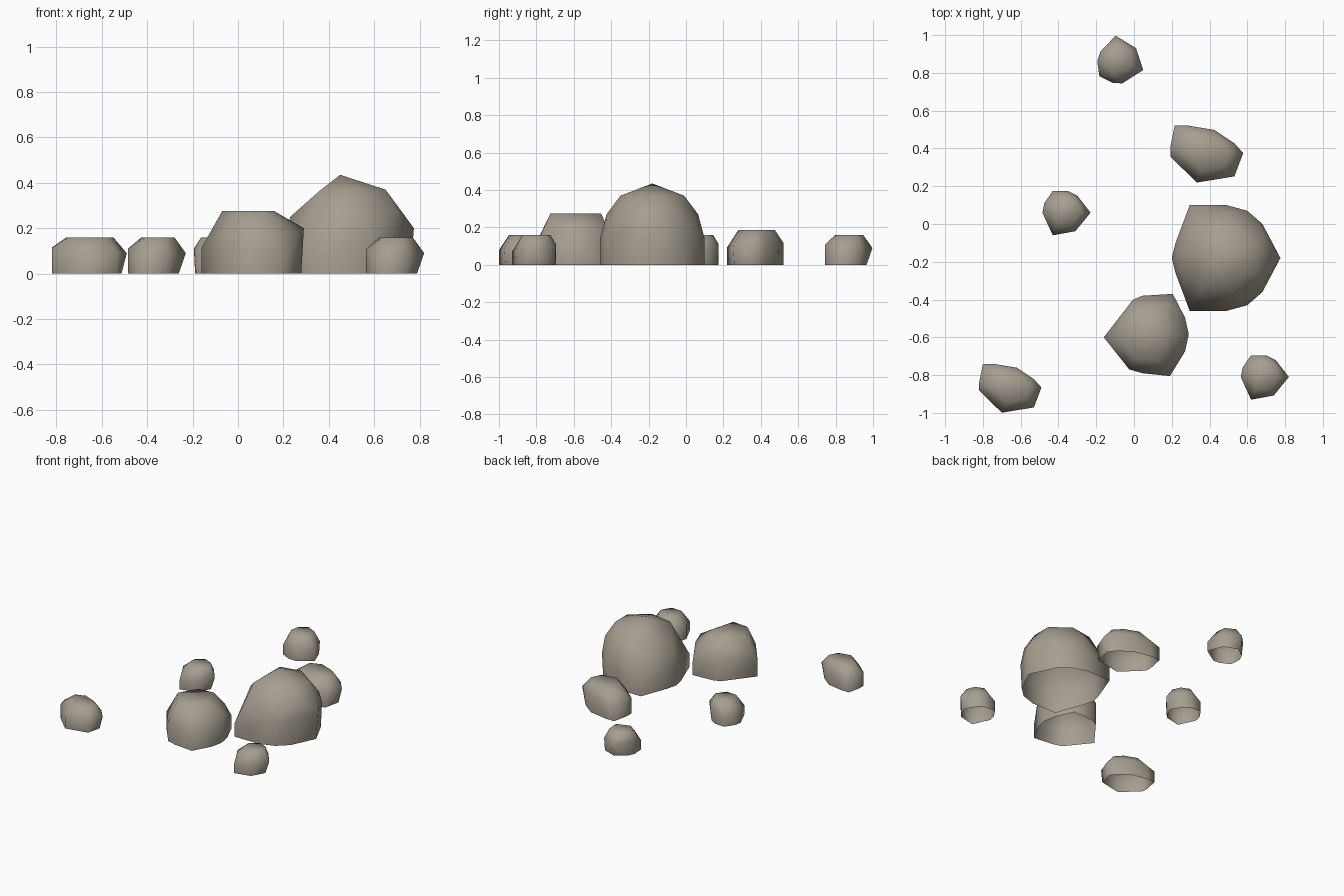
import bpy, bmesh, math
from mathutils import Matrix

if "Cube" in bpy.data.objects:
    bpy.data.objects.remove(bpy.data.objects["Cube"])

stone = bpy.data.materials.new("warm_grey_stone")
stone.diffuse_color = (0.38, 0.34, 0.28, 1)
stone.use_nodes = True
stone.node_tree.nodes["Principled BSDF"].inputs["Base Color"].default_value = stone.diffuse_color


def rock(name, girth, upper, loc, scale=1.0, turn=0.0):
    """Open-bottomed rock: hull of a foot ring, a girth ring and upper points.
    girth rows: x, y, z of widest point, foot scale."""
    bm = bmesh.new()
    for x, y, z, foot in girth:
        bm.verts.new((x * foot, y * foot, 0))
        bm.verts.new((x, y, z))
    for p in upper:
        bm.verts.new(p)
    bmesh.ops.convex_hull(bm, input=bm.verts[:])
    bmesh.ops.delete(bm, geom=[v for v in bm.verts if not v.link_faces], context='VERTS')
    # the underside is open
    base = [f for f in bm.faces if all(v.co.z < 1e-4 for v in f.verts)]
    bmesh.ops.delete(bm, geom=base, context='FACES')
    bmesh.ops.recalc_face_normals(bm, faces=bm.faces[:])
    bm.transform(Matrix.Translation((*loc, 0)) @ Matrix.Rotation(math.radians(turn), 4, 'Z')
                 @ Matrix.Scale(scale, 4))
    if sum(f.normal.z for f in bm.faces) < 0:
        bmesh.ops.reverse_faces(bm, faces=bm.faces[:])
    for f in bm.faces:
        f.smooth = True
    me = bpy.data.meshes.new(name)
    bm.to_mesh(me)
    bm.free()
    me.materials.append(stone)
    ob = bpy.data.objects.new(name, me)
    bpy.context.collection.objects.link(ob)


def both(points):
    """Mirror points across y."""
    out = []
    for p in points:
        out.append(p)
        if p[1]:
            out.append((p[0], -p[1], *p[2:]))
    return out


# Large peaked boulder
rock("large_boulder",
     both([(.285, 0, .20, .94), (.19, .18, .18, .97), (.11, .25, .18, .98), (.0, .28, .14, 1),
           (-.195, .28, .10, 1), (-.27, .08, .14, 1), (-.29, 0, .12, 1)]),
     both([(-.04, 0, .435), (.16, .07, .37), (.03, .17, .37), (-.13, .15, .365),
           (.0, .245, .27), (.20, .13, .28), (-.26, 0, .25)]),
     (.49, -.18))

# Medium flat-topped boulder
rock("medium_boulder",
     [(-.225, -.015, .115, 1), (-.07, .185, .16, 1), (-.02, .205, .12, 1), (.14, .215, .10, 1),
      (.205, .09, .18, .96), (.225, 0, .20, .95), (.205, -.09, .18, .96), (.125, -.22, .10, 1),
      (-.02, -.205, .14, 1), (-.09, -.185, .14, 1)],
     [(-.135, -.01, .275), (-.06, .12, .275), (.06, .13, .275), (.095, .0, .275),
      (.06, -.14, .275), (-.06, -.13, .275), (.13, .15, .21), (.13, -.15, .21)],
     (.065, -.585))

# Small round stones
pebble = [(.125, 0, .09, .75), (.055, .09, .10, .9), (.005, .115, .11, .95), (-.075, .115, .07, 1),
          (-.12, .05, .10, 1), (-.13, 0, .11, 1), (-.075, -.12, .07, 1), (.045, -.098, .09, .95)]
pebble_top = [(-.07, .04, .16), (-.01, .085, .16), (.05, .06, .16), (.075, 0, .16),
              (.03, -.065, .16), (-.05, -.06, .16)]
for name, loc, turn in (("pebble_left", (-.355, .06), 0), ("pebble_right", (.695, -.81), 0),
                        ("pebble_back", (-.08, .873), 98)):
    rock(name, pebble, pebble_top, loc, 1.0, turn)

# Longer stones
slab = [(.165, 0, .09, .86), (.125, .045, .11, .9), (.035, .105, .11, .97), (-.085, .125, .10, 1),
        (-.145, .125, .08, 1), (-.165, .025, .115, 1), (-.165, -.015, .10, 1),
        (-.045, -.133, .08, 1), (.125, -.105, .09, .95)]
slab_top = [(-.10, .06, .16), (-.03, .085, .16), (.06, .05, .16), (.105, 0, .16),
            (.075, -.06, .16), (-.02, -.08, .16), (-.09, -.02, .16)]
rock("long_stone_front", slab, slab_top, (-.655, -.866))
rock("long_stone_back", slab, slab_top, (.385, .375), 1.17)
